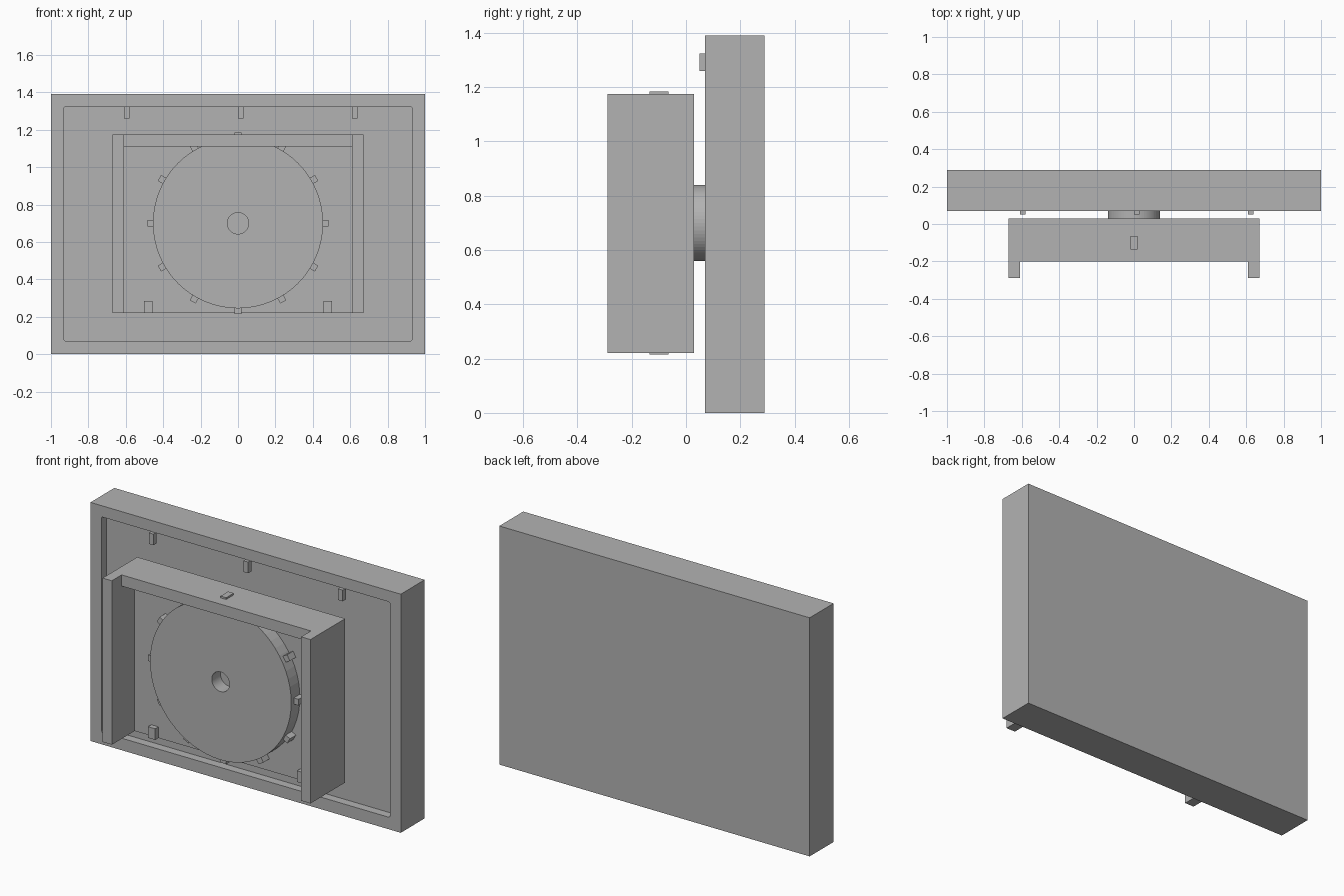
import bpy, bmesh
from math import pi, radians
from mathutils import Matrix, Vector

old = bpy.data.objects.get("Cube")
if old:
    bpy.data.objects.remove(old, do_unlink=True)

grey = bpy.data.materials.new("plain grey")
grey.use_nodes = True
colour = (0.45, 0.45, 0.45, 1)
grey.diffuse_color = colour
grey.node_tree.nodes["Principled BSDF"].inputs["Base Color"].default_value = colour

AXIS_Z = 0.70      # height of the wheel axis


def finish(name, bm):
    mesh = bpy.data.meshes.new(name)
    bm.to_mesh(mesh)
    bm.free()
    mesh.materials.append(grey)
    ob = bpy.data.objects.new(name, mesh)
    bpy.context.collection.objects.link(ob)
    return ob


def box(name, x, y, z, turn=0):
    """Box from (low, high) ranges, turned about the wheel axis."""
    bm = bmesh.new()
    bmesh.ops.create_cube(bm, size=1)
    lo, hi = Vector((x[0], y[0], z[0])), Vector((x[1], y[1], z[1]))
    bm.transform(Matrix.Translation((lo + hi) / 2) @ Matrix.Diagonal((*(hi - lo), 1)))
    if turn:
        pivot = Matrix.Translation((0, 0, AXIS_Z))
        bm.transform(pivot @ Matrix.Rotation(turn, 4, 'Y') @ pivot.inverted())
    return finish(name, bm)


def disc(name, radius, y):
    """Cylinder lying along y on the wheel axis."""
    bm = bmesh.new()
    bmesh.ops.create_cone(bm, cap_ends=True, segments=64, radius1=radius,
                          radius2=radius, depth=y[1] - y[0])
    bm.transform(Matrix.Translation((0, sum(y) / 2, AXIS_Z)) @ Matrix.Rotation(pi / 2, 4, 'X'))
    return finish(name, bm)


def cut(ob, cutter):
    mod = ob.modifiers.new("cut", 'BOOLEAN')
    mod.operation = 'DIFFERENCE'
    mod.solver = 'EXACT'
    mod.object = cutter
    cutter.hide_render = True
    cutter.hide_set(True)


# Large shallow case with a recessed front
case = box("case", (-1, 1), (0.07, 0.29), (0, 1.39))
recess = box("case_recess_cutter", (-0.93, 0.93), (0, 0.12), (0.07, 1.325))
bevel = recess.modifiers.new("round corners", 'BEVEL')
bevel.width = 0.01
bevel.segments = 3
bevel.limit_method = 'WEIGHT'
weights = recess.data.attributes.new("bevel_weight_edge", 'FLOAT', 'EDGE')
for edge in recess.data.edges:
    a, b = (recess.data.vertices[i].co for i in edge.vertices)
    weights.data[edge.index].value = float(abs(a.y - b.y) > 0.01)
cut(case, recess)

# Small hooks under the top lip of the case
for i, x in enumerate((-0.595, 0.015, 0.625)):
    box(f"lip_hook_{i + 1}", (x - 0.015, x + 0.015), (0.05, 0.08), (1.26, 1.325))

# Round spacer joining the case and the carrier
disc("spacer", 0.14, (0.02, 0.12))

# Carrier: back plate, top plate, side walls with front arms
box("carrier_back", (-0.67, 0.67), (-0.08, 0.03), (0.22, 1.175))
box("carrier_top", (-0.61, 0.61), (-0.2, -0.08), (1.11, 1.175))
for side, s in (("left", 1), ("right", -1)):
    box(f"{side}_carrier_wall", sorted((s * 0.61, s * 0.67)), (-0.29, -0.08), (0.22, 1.175))
    box(f"{side}_foot_peg", sorted((s * 0.457, s * 0.503)), (-0.11, -0.08), (0.22, 0.285))

# Wheel with a bored centre and twelve rim teeth
wheel = disc("wheel", 0.455, (-0.16, -0.04))
cut(wheel, disc("wheel_bore_cutter", 0.057, (-0.3, 0.0)))
for i in range(12):
    box(f"wheel_tooth_{i + 1}", (-0.018, 0.018), (-0.135, -0.065),
        (AXIS_Z + 0.44, AXIS_Z + 0.485), radians(30 * i))
